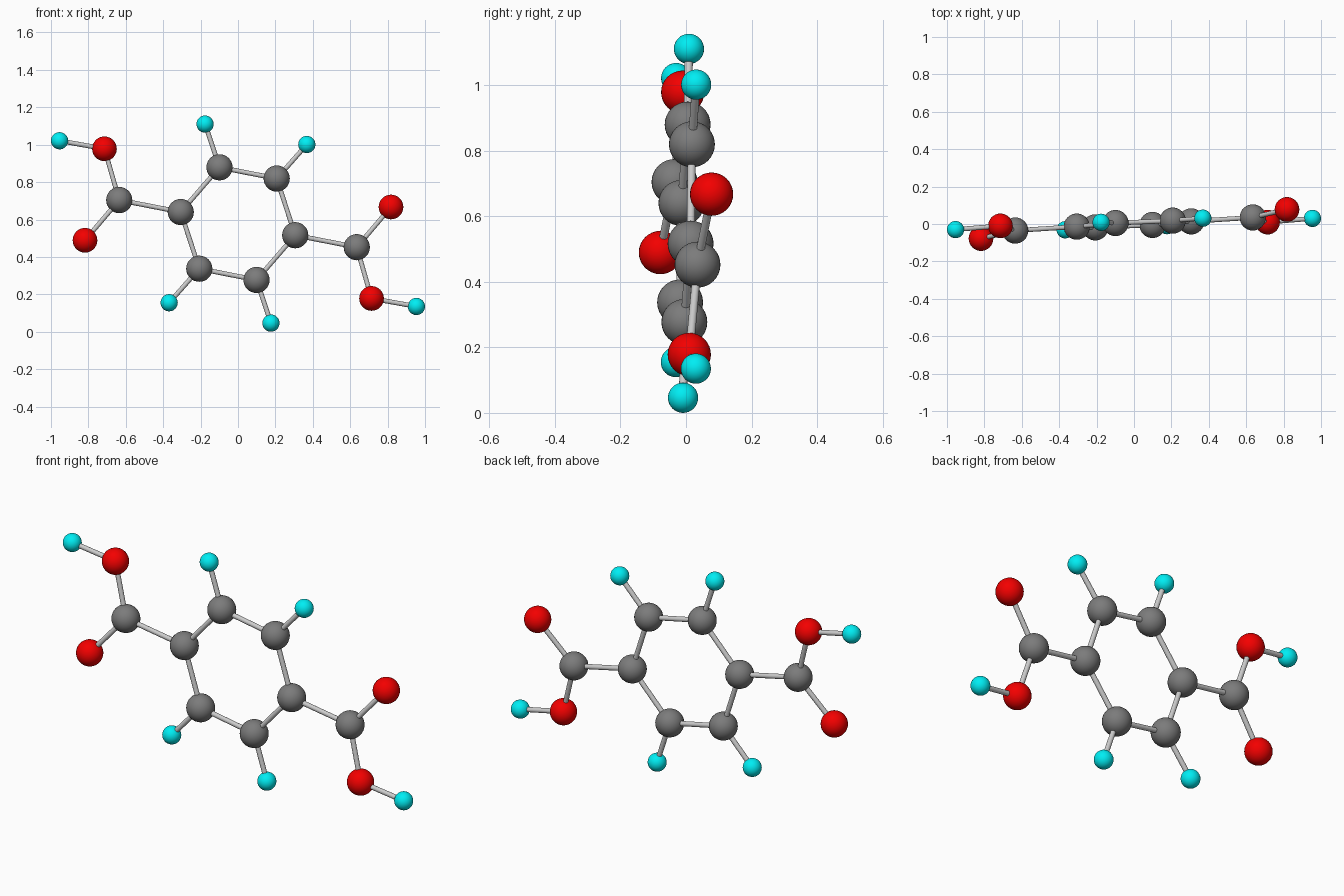
import bpy
from mathutils import Vector

if "Cube" in bpy.data.objects:
    bpy.data.objects.remove(bpy.data.objects["Cube"])

CENTRE = Vector((0, 0, 0.578))
RADIUS = {"carbon": 0.07, "oxygen": 0.066, "hydrogen": 0.046}
BOND_RADIUS = 0.0125


def material(name, rgb):
    m = bpy.data.materials.new(name)
    m.diffuse_color = (*rgb, 1)
    m.use_nodes = True
    m.node_tree.nodes["Principled BSDF"].inputs["Base Color"].default_value = m.diffuse_color
    return m


MATS = {
    "carbon": material("dark_grey", (0.2, 0.2, 0.2)),
    "oxygen": material("red", (0.9, 0.0, 0.0)),
    "hydrogen": material("cyan", (0.0, 0.85, 0.9)),
}

# Half of the molecule, relative to its centre; the rest is the point reflection
HALF = {
    "ring_inner": ("carbon", (0.306, 0.014, -0.062)),
    "ring_upper": ("carbon", (0.207, 0.018, 0.241)),
    "ring_top": ("carbon", (-0.099, 0.005, 0.301)),
    "ring_upper_tip": ("hydrogen", (0.368, 0.031, 0.423)),
    "ring_top_tip": ("hydrogen", (-0.176, 0.009, 0.532)),
    "arm": ("carbon", (0.635, 0.035, -0.126)),
    "arm_fork": ("oxygen", (0.818, 0.078, 0.089)),
    "arm_elbow": ("oxygen", (0.714, 0.010, -0.400)),
    "arm_tip": ("hydrogen", (0.954, 0.030, -0.443)),
}
BONDS = [
    ("ring_inner", "ring_upper"), ("ring_upper", "ring_top"),
    ("ring_upper", "ring_upper_tip"), ("ring_top", "ring_top_tip"),
    ("ring_inner", "arm"), ("arm", "arm_fork"),
    ("arm", "arm_elbow"), ("arm_elbow", "arm_tip"),
]


def atom(name, kind, pos):
    bpy.ops.mesh.primitive_uv_sphere_add(
        segments=32, ring_count=16, radius=RADIUS[kind], location=pos)
    ob = bpy.context.object
    ob.name = f"{kind}_{name}"
    ob.data.materials.append(MATS[kind])
    bpy.ops.object.shade_smooth()


def bond(name, a, b):
    d = b - a
    bpy.ops.mesh.primitive_cylinder_add(
        vertices=20, radius=BOND_RADIUS, depth=d.length, location=(a + b) / 2,
        rotation=d.to_track_quat('Z', 'Y').to_euler())
    bpy.context.object.name = f"bond_{name}"
    bpy.ops.object.shade_smooth_by_angle()


def place(key, sign):
    return CENTRE + sign * Vector(HALF[key][1])


# Atoms and bonds, built once for each half
for side, sign in (("right", 1), ("left", -1)):
    for key, (kind, _) in HALF.items():
        atom(f"{key}_{side}", kind, place(key, sign))
    for a, b in BONDS:
        bond(f"{a}_to_{b}_{side}", place(a, sign), place(b, sign))
    # Ring bond joining the two halves
    bond(f"ring_link_{side}", place("ring_top", sign), place("ring_inner", -sign))
